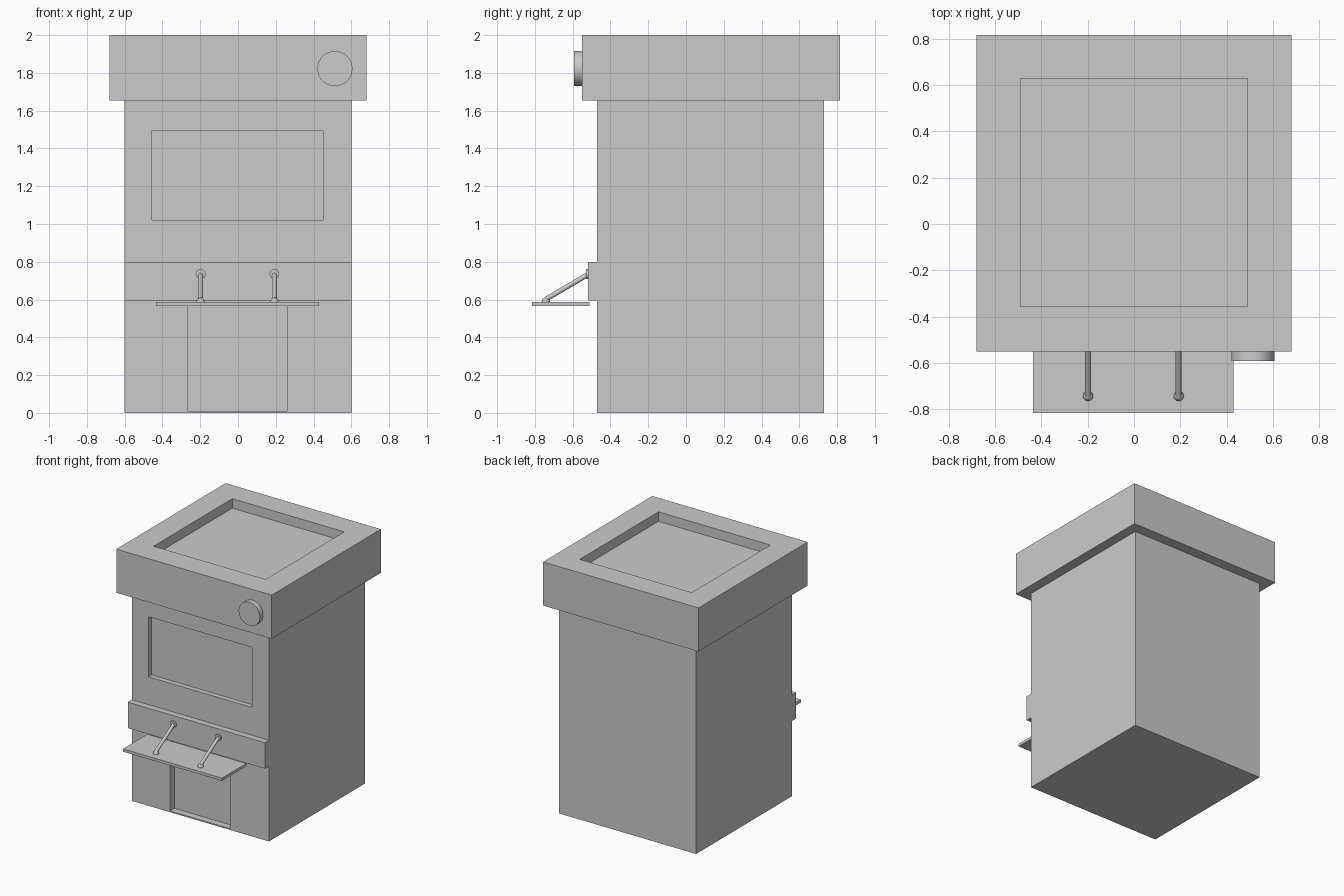
import bpy
from math import pi, radians
from mathutils import Vector

if "Cube" in bpy.data.objects:
    bpy.data.objects.remove(bpy.data.objects["Cube"])


def box(name, lo, hi):
    lo, hi = Vector(lo), Vector(hi)
    bpy.ops.mesh.primitive_cube_add(size=1, location=(lo + hi) / 2)
    ob = bpy.context.object
    ob.name = name
    ob.scale = hi - lo
    bpy.ops.object.transform_apply(location=True, rotation=False, scale=True)
    return ob


def carve(target, lo, hi):
    cutter = box("cutter", lo, hi)
    mod = target.modifiers.new("recess", 'BOOLEAN')
    mod.operation = 'DIFFERENCE'
    mod.solver = 'EXACT'
    mod.object = cutter
    bpy.context.view_layer.objects.active = target
    bpy.ops.object.modifier_apply(modifier=mod.name)
    bpy.data.objects.remove(cutter)


def rod(name, a, b, radius, sides=16):
    a, b = Vector(a), Vector(b)
    d = b - a
    bpy.ops.mesh.primitive_cylinder_add(vertices=sides, radius=radius, depth=d.length,
                                        location=(a + b) / 2,
                                        rotation=d.to_track_quat('Z', 'Y').to_euler())
    ob = bpy.context.object
    ob.name = name
    bpy.ops.object.shade_smooth_by_angle(angle=radians(35))
    return ob


# Main cabinet with window and lower door recesses
body = box("cabinet_body", (-0.6, -0.47, 0), (0.6, 0.73, 1.655))
carve(body, (-0.455, -0.6, 1.02), (0.45, -0.43, 1.495))
carve(body, (-0.265, -0.6, 0.01), (0.26, -0.415, 0.58))

# Overhanging top with shallow square tray
top = box("top_slab", (-0.68, -0.55, 1.655), (0.68, 0.815, 2.0))
carve(top, (-0.49, -0.355, 1.925), (0.49, 0.628, 2.2))

# Front band and fold-down shelf
box("front_band", (-0.6, -0.52, 0.595), (0.6, -0.47, 0.8))
box("shelf", (-0.435, -0.815, 0.565), (0.43, -0.51, 0.587))

# Round dial on the slab
rod("dial", (0.513, -0.54, 1.823), (0.513, -0.592, 1.823), 0.093, 32)

# Shelf stays with wall flange and round foot
for side, x in (("left", -0.198), ("right", 0.193)):
    rod(side + "_stay", (x, -0.515, 0.735), (x, -0.745, 0.6), 0.013)
    rod(side + "_flange", (x, -0.515, 0.735), (x, -0.53, 0.735), 0.026)
    bpy.ops.mesh.primitive_uv_sphere_add(segments=16, ring_count=8, radius=0.022,
                                         location=(x, -0.742, 0.589))
    bpy.context.object.name = side + "_foot"
    bpy.ops.object.shade_smooth()
